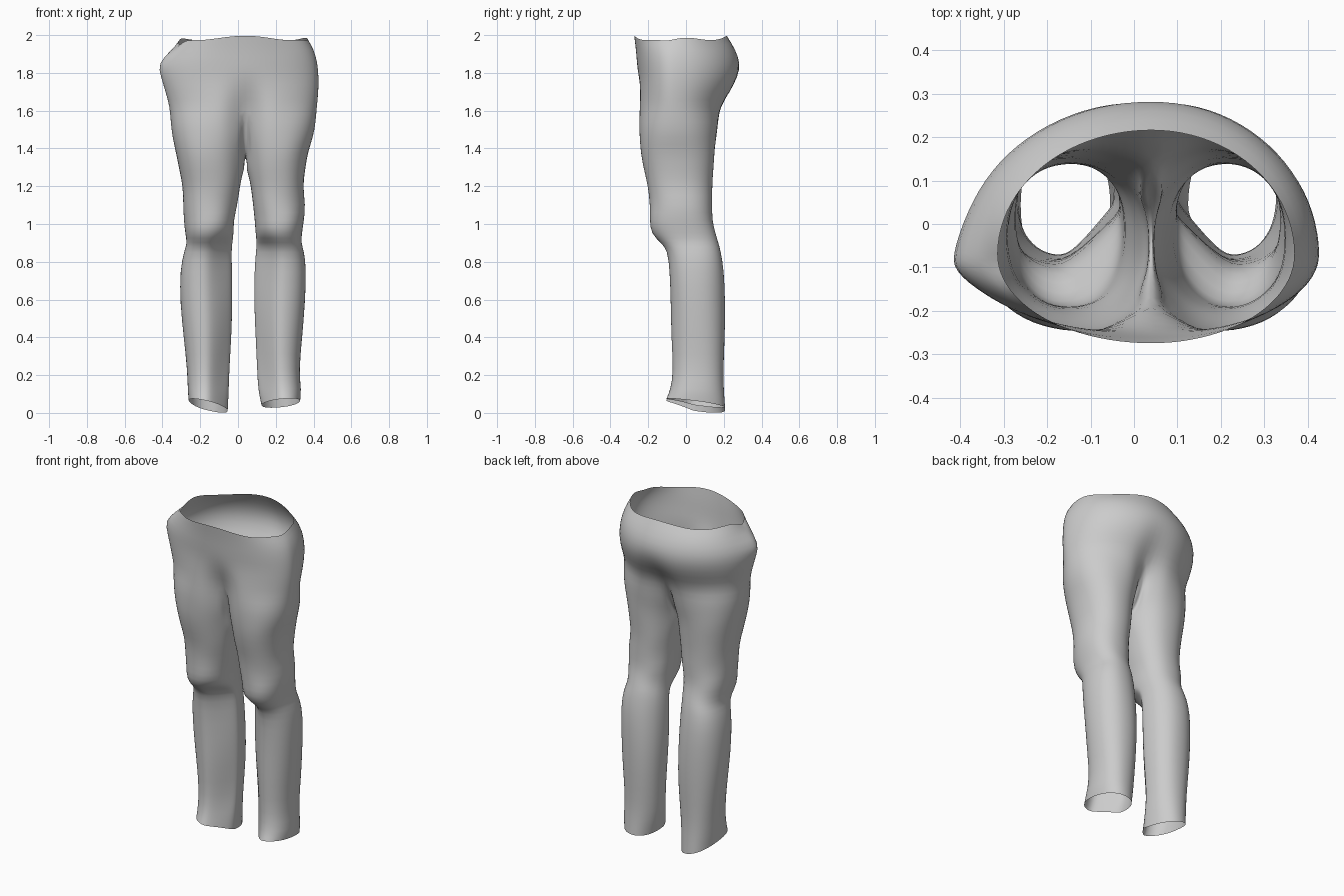
import bpy, bmesh
from math import sin, cos, pi, exp, radians, copysign

if "Cube" in bpy.data.objects:
    bpy.data.objects.remove(bpy.data.objects["Cube"])

K, M = 22, 9              # outer segments per side, inner-thigh segments
CX, TOP, LOW = 0.04, 1.62, 1.25

# hips: z, x min, x max, y front, y back, front cleft, back cleft
HIPS = [(1.985, -0.315, 0.37, -0.275, 0.217, 0, 0),
        (1.92, -0.355, 0.405, -0.265, 0.265, 0, 0),
        (1.85, -0.395, 0.422, -0.26, 0.288, 0, 0),
        (1.78, -0.40, 0.428, -0.252, 0.285, 0, 0.01),
        (1.70, -0.385, 0.427, -0.256, 0.25, 0.03, 0.025),
        (1.62, -0.362, 0.418, -0.262, 0.20, 0.075, 0.05)]

# legs: z, left-image leg x outer/inner, right-image leg x inner/outer, y front/back
LEGS = [(1.54, -0.352, 0.034, 0.046, 0.405, -0.262, 0.172),
        (1.46, -0.34, 0.034, 0.046, 0.388, -0.253, 0.16),
        (1.38, -0.33, 0.032, 0.046, 0.37, -0.242, 0.152),
        (1.28, -0.31, 0.022, 0.055, 0.355, -0.222, 0.145),
        (1.20, -0.294, 0.012, 0.067, 0.345, -0.203, 0.14),
        (1.10, -0.289, -0.006, 0.08, 0.354, -0.19, 0.138),
        (1.02, -0.289, -0.02, 0.088, 0.354, -0.19, 0.145),
        (0.95, -0.28, -0.026, 0.096, 0.338, -0.185, 0.157),
        (0.90, -0.272, -0.032, 0.10, 0.336, -0.135, 0.172),
        (0.86, -0.287, -0.035, 0.097, 0.352, -0.10, 0.184),
        (0.76, -0.309, -0.033, 0.088, 0.364, -0.09, 0.20),
        (0.58, -0.306, -0.028, 0.083, 0.354, -0.084, 0.208),
        (0.40, -0.287, -0.034, 0.093, 0.34, -0.079, 0.208),
        (0.22, -0.27, -0.048, 0.103, 0.324, -0.067, 0.198),
        (0.12, -0.268, -0.05, 0.108, 0.338, -0.085, 0.20),
        (0.04, -0.262, -0.055, 0.125, 0.33, -0.108, 0.206)]

bm = bmesh.new()


def hip_point(row, side, i):
    z, x0, x1, yf, yb, cf, cb = row
    a = pi * i / K
    x = CX + side * (x1 - CX if side > 0 else CX - x0) * sin(a)
    y = -0.07 - ((-0.07 - yf) if i < K / 2 else (yb + 0.07)) * cos(a)
    pull = exp(-((x - CX) / 0.075) ** 2)
    y += pull * (cf if i < K / 2 else -cb)
    near = exp(-((i / K - 0.46) / 0.09) ** 2)
    if side < 0:                                   # flared hip corner
        x -= near * max(0, 0.042 - abs(z - 1.84) * 0.5)
    if z > 1.95:                                   # uneven waist edge
        z += 0.012 * cos(4 * a) - near * (0.05 if side < 0 else 0.025)
    return x, y, z


def spow(v, p):
    return copysign(abs(v) ** p, v)


def crotch_z(u):
    return 1.35 + (TOP - 1.35) * (2 * u - 1) ** 2


def leg_point(row, side, j):
    z, ro, ri, li, lo, yf, yb = row
    inner, outer = (li, lo) if side > 0 else (ri, ro)
    cx, hx = (inner + outer) / 2, (inner - outer) / 2
    cy, hy = (yf + yb) / 2, (yb - yf) / 2
    a0 = radians(38)
    zi = z
    if j <= K:
        a = a0 + (2 * pi - 2 * a0) * j / K
    else:
        u = (j - K) / M
        a = 2 * pi - a0 + 2 * a0 * u
        if z > LOW:                                # drape inner thigh below the crotch
            f = (TOP - z) / (TOP - LOW)
            zi = crotch_z(u) * (1 - f) + LOW * f
    # slanting folds around the knees, loose cloth below
    fold = exp(-((z - 1.05) / 0.16) ** 2) * 0.03 * sin(38 * z + 2.5 * side * cos(a) + 2 * sin(a))
    fold += 0.014 * sin(3 * a + 9 * z) * (z < 1.2)
    x = cx + hx * spow(cos(a), 0.9) * (1 + fold)
    y = cy - hy * spow(sin(a), 0.9) * (1 + fold)
    if z < 0.93:                                   # shin slopes back on the inner side
        y += 0.09 * max(0, sin(a)) * max(0, cos(a))
    if j <= K and z > 1.4:                         # ease thighs into the hips
        w = (z - 1.3) / (TOP - 1.3) * 0.75
        h = hip_point(HIPS[-1], side, j)
        x, y = x + (h[0] - x) * w, y + (h[1] - y) * w
        edge = inner                               # keep the thighs from crossing
        x = max(x, edge) if side > 0 else min(x, edge)
    if z < 0.05:                                   # slanted hem
        if side > 0:
            zi = 0.052 + 0.022 * sin(a) - 0.012 * cos(a)
        else:
            zi = 0.038 + 0.025 * sin(a) - 0.028 * cos(a)
    return x, y, max(zi, 0)


def bridge(upper, lower, closed):
    n = len(upper)
    for i in range(n if closed else n - 1):
        k = (i + 1) % n
        bm.faces.new((upper[i], upper[k], lower[k], lower[i]))


# hips, sharing the front and back centre lines between both sides
halves = {1: [], -1: []}
for row in HIPS:
    right = [bm.verts.new(hip_point(row, 1, i)) for i in range(K + 1)]
    mid = [bm.verts.new(hip_point(row, -1, i)) for i in range(1, K)]
    halves[1].append(right)
    halves[-1].append([right[0]] + mid + [right[-1]])

# crotch seam running from back to front
front, back = halves[1][-1][0].co, halves[1][-1][-1].co
seam = []
for k in range(1, M):
    p = back.lerp(front, k / M)
    seam.append(bm.verts.new((p.x, p.y, crotch_z(k / M))))

# legs hang from the last hip row plus the seam
for side, rows in halves.items():
    for a, b in zip(rows, rows[1:]):
        bridge(a, b, False)
    ring = rows[-1] + seam
    for row in LEGS:
        nxt = [bm.verts.new(leg_point(row, side, j)) for j in range(K + M)]
        bridge(ring, nxt, True)
        ring = nxt

bmesh.ops.recalc_face_normals(bm, faces=bm.faces)
mesh = bpy.data.meshes.new("trousers")
bm.to_mesh(mesh)
bm.free()
trousers = bpy.data.objects.new("trousers", mesh)
bpy.context.collection.objects.link(trousers)

# soften the cloth
sub = trousers.modifiers.new("soften", 'SUBSURF')
sub.levels = sub.render_levels = 1
for p in mesh.polygons:
    p.use_smooth = True
